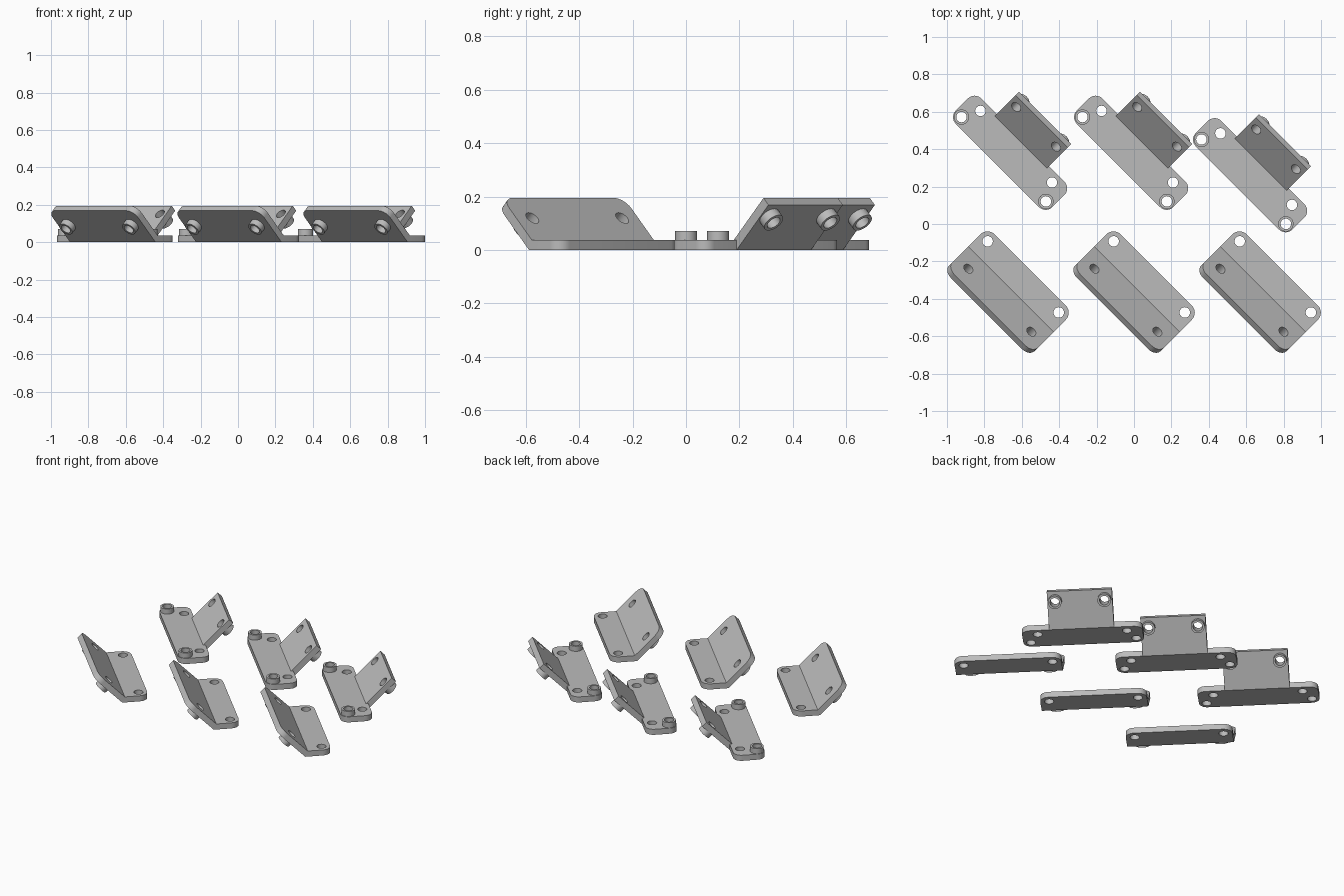
import bpy, bmesh, math
from mathutils import Matrix, Vector

if "Cube" in bpy.data.objects:
    bpy.data.objects.remove(bpy.data.objects["Cube"])

T = 0.037           # sheet thickness
RISE = 0.195        # height of the flange tip
HOLE_R, BOSS_R, BOSS_H = 0.028, 0.041, 0.034

grey = bpy.data.materials.new("grey")
grey.diffuse_color = (0.5, 0.5, 0.5, 1)
grey.use_nodes = True
grey.node_tree.nodes["Principled BSDF"].inputs["Base Color"].default_value = grey.diffuse_color


def make(name, bm):
    bmesh.ops.recalc_face_normals(bm, faces=bm.faces)
    mesh = bpy.data.meshes.new(name)
    bm.to_mesh(mesh)
    bm.free()
    mesh.materials.append(grey)
    ob = bpy.data.objects.new(name, mesh)
    bpy.context.collection.objects.link(ob)
    return ob


def prism(name, profile, half, rounded=(), radius=0.05):
    """Extrude a (y, z) profile along x; round the listed end edges."""
    bm = bmesh.new()
    n = len(profile)
    a = [bm.verts.new((-half, y, z)) for y, z in profile]
    b = [bm.verts.new((half, y, z)) for y, z in profile]
    bm.faces.new(a)
    bm.faces.new(b[::-1])
    for i in range(n):
        j = (i + 1) % n
        bm.faces.new((a[i], b[i], b[j], a[j]))
    edges = [bm.edges.get((s[i], s[j])) for i, j in rounded for s in (a, b)]
    if edges:
        bmesh.ops.recalc_face_normals(bm, faces=bm.faces)
        bmesh.ops.bevel(bm, geom=edges, offset=radius, segments=8,
                        profile=0.5, affect='EDGES')
    return make(name, bm)


def rod(point, axis, start, end, radius):
    """Cylinder along an axis, from start to end measured from the point."""
    d = Vector(axis).normalized()
    bm = bmesh.new()
    m = (Matrix.Translation(Vector(point) + d * (start + end) / 2)
         @ d.to_track_quat('Z', 'Y').to_matrix().to_4x4())
    bmesh.ops.create_cone(bm, cap_ends=True, segments=32, radius1=radius,
                          radius2=radius, depth=end - start, matrix=m)
    return make("rod", bm)


def combine(ob, tool, operation):
    mod = ob.modifiers.new("combine", 'BOOLEAN')
    mod.operation, mod.object, mod.solver = operation, tool, 'EXACT'
    dg = bpy.context.evaluated_depsgraph_get()
    mesh = bpy.data.meshes.new_from_object(ob.evaluated_get(dg))
    ob.modifiers.clear()
    ob.data = mesh
    bpy.data.objects.remove(tool)


def fasten(ob, x, y, z, axis, boss):
    """Mirrored pair of holes, with hollow bosses after the sheet if wanted."""
    for sx in (-x, x):
        if boss:
            combine(ob, rod((sx, y, z), axis, T - 0.01, T + BOSS_H, BOSS_R), 'UNION')
        combine(ob, rod((sx, y, z), axis, -0.02, T + BOSS_H + 0.02, HOLE_R), 'DIFFERENCE')


def place(ob, name, centre, offsets):
    """Smooth the part and set turned copies at each offset."""
    ob.data.polygons.foreach_set("use_smooth", [True] * len(ob.data.polygons))
    ob.data.set_sharp_from_angle(angle=math.radians(30))
    for i, (dx, dy) in enumerate(offsets):
        o = ob if i == 0 else ob.copy()
        if i:
            bpy.context.collection.objects.link(o)
        o.name = f"{name}_{i + 1}"
        k = centre * math.sqrt(0.5)
        o.location = (k + dx, -k + dy, 0)
        o.rotation_euler = (0, 0, -math.pi / 4)


UP = RISE - T              # inner flange rise
LIP = T * math.sqrt(0.5)   # sloped sheet end
BEND = T * math.tan(math.pi / 8)

# Front brackets: one folded sheet with rounded corners
inner = -0.712
front = prism("front_bracket", [
    (-0.566, 0), (-0.566, T), (inner, T), (inner - UP, RISE),
    (inner - UP - LIP, RISE - LIP), (inner - BEND, 0)],
    0.323, rounded=[(0, 1), (3, 4)], radius=0.054)
fasten(front, 0.269, -0.619, T, (0, 0, -1), False)
fasten(front, 0.238, inner - 0.083, T + 0.083, (0, -1, -1), True)
place(front, "front_bracket", -0.219, [(0, 0), (0.674, 0), (1.348, 0)])

# Rear brackets: long rounded base with a narrower sloped flange
edge = -0.103
inner = edge - BEND
rear = prism("rear_bracket", [(-0.295, 0), (-0.295, T), (edge, T), (edge, 0)],
             0.365, rounded=[(0, 1), (2, 3)], radius=0.05)
flange = prism("flange", [
    (inner - 0.02, 0), (inner - 0.02, T), (inner, T), (inner + UP, RISE),
    (inner + UP + LIP, RISE - LIP), (edge, 0)], 0.197)
combine(rear, flange, 'UNION')
fasten(rear, 0.2705, -0.153, T, (0, 0, -1), False)
fasten(rear, 0.319, -0.248, 0, (0, 0, 1), True)
fasten(rear, 0.15, inner + 0.115, T + 0.115, (0, 1, -1), True)
place(rear, "rear_bracket", -0.7375, [(0, 0), (0.647, 0), (1.283, -0.12)])
